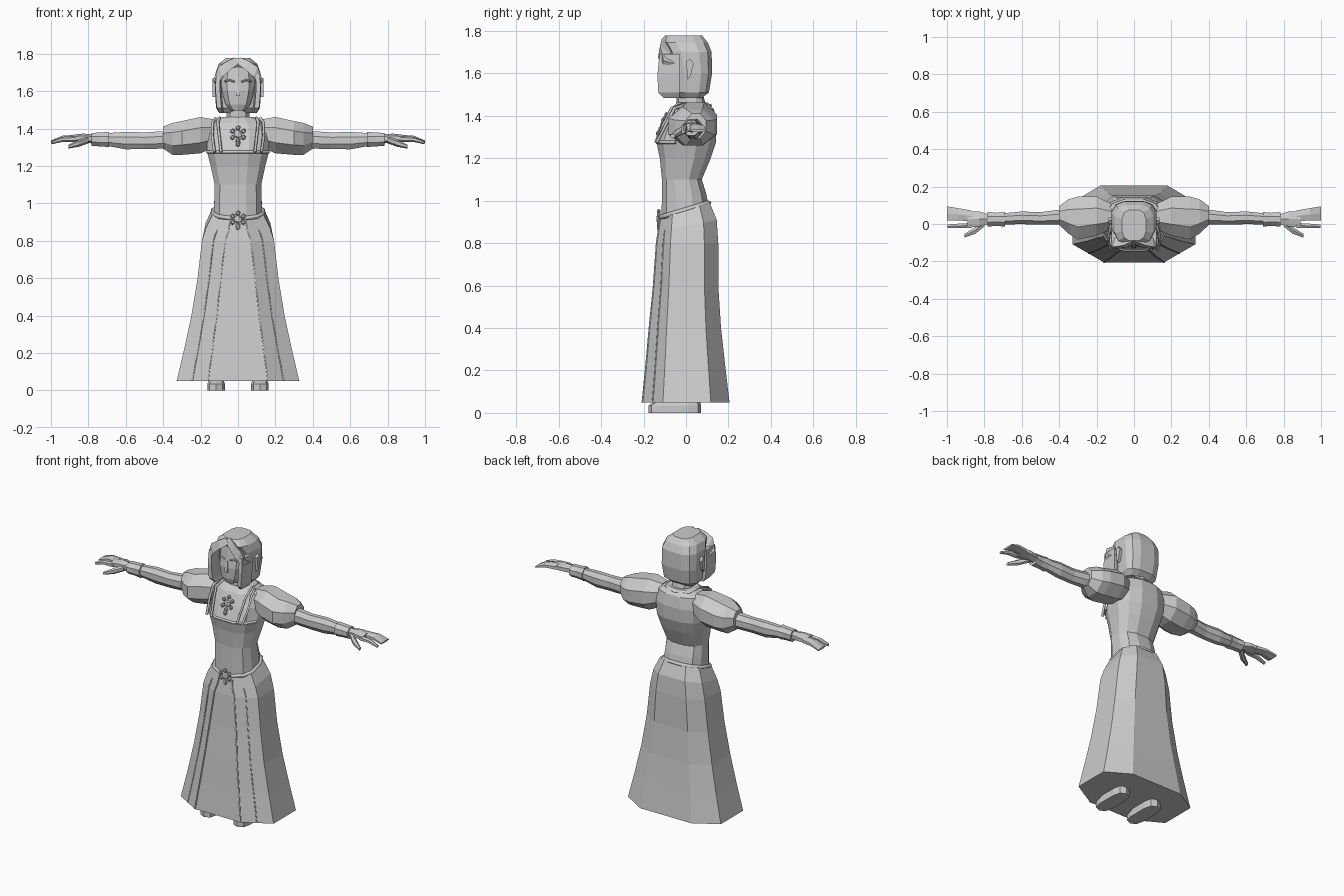
import bpy, bmesh, math
from mathutils import Vector

grey = bpy.data.materials.new("plain grey")
grey.diffuse_color = (0.6, 0.6, 0.6, 1)


def finish(ob, mirror=False):
    ob.data.materials.append(grey)
    if mirror:
        ob.modifiers.new("mirror", 'MIRROR').use_mirror_merge = False
    return ob


def loft(name, rings, mirror=False):
    """Skin a list of equal-length point rings and close both ends."""
    bm = bmesh.new()
    vs = [[bm.verts.new(p) for p in r] for r in rings]
    n = len(rings[0])
    for a, b in zip(vs, vs[1:]):
        for i in range(n):
            j = (i + 1) % n
            bm.faces.new((a[i], a[j], b[j], b[i]))
    bm.faces.new(vs[0])
    bm.faces.new(vs[-1])
    bmesh.ops.recalc_face_normals(bm, faces=bm.faces)
    me = bpy.data.meshes.new(name)
    bm.to_mesh(me)
    bm.free()
    ob = bpy.data.objects.new(name, me)
    bpy.context.collection.objects.link(ob)
    return finish(ob, mirror)


def power(v, p):
    return math.copysign(abs(v) ** p, v)


def flat_ring(z, w, f, b, tilt=0.0, n=12, p=0.8, cx=0.0):
    """Rounded ring lying flat: half width w, from y=f to y=b, rising to the back by tilt."""
    pts = []
    for i in range(n):
        a = 2 * math.pi * (i + 0.5) / n
        y = (f + b) / 2 + (b - f) / 2 * power(math.sin(a), p) / math.sin(math.pi / 2 * (1 - 1 / n if n % 4 else 1))
        pts.append((cx + w * power(math.cos(a), p), y, z + tilt * y))
    return pts


def side_ring(x, cy, cz, ry, rz, n=8):
    """Ring standing across the arm direction."""
    return [(x, cy + 1.05 * ry * math.cos(2 * math.pi * (i + 0.5) / n),
             cz + 1.05 * rz * math.sin(2 * math.pi * (i + 0.5) / n)) for i in range(n)]


def trim(name, pts, r, mirror=False, closed=False):
    """Thin four-sided cord along points."""
    cu = bpy.data.curves.new(name, 'CURVE')
    cu.dimensions = '3D'
    cu.bevel_depth, cu.bevel_resolution, cu.use_fill_caps = r, 0, True
    sp = cu.splines.new('POLY')
    sp.points.add(len(pts) - 1)
    for q, p in zip(sp.points, pts):
        q.co = (*p, 1)
    sp.use_cyclic_u = closed
    ob = bpy.data.objects.new(name, cu)
    bpy.context.collection.objects.link(ob)
    bpy.ops.object.select_all(action='DESELECT')
    ob.select_set(True)
    bpy.context.view_layer.objects.active = ob
    bpy.ops.object.convert(target='MESH')
    return finish(bpy.context.object, mirror)


def ball(name, loc, scale, mirror=False):
    me = bpy.data.meshes.new(name)
    bm = bmesh.new()
    bmesh.ops.create_icosphere(bm, subdivisions=1, radius=1)
    for v in bm.verts:
        v.co = Vector([c * s + l for c, s, l in zip(v.co, scale, loc)])
    bm.to_mesh(me)
    bm.free()
    ob = bpy.data.objects.new(name, me)
    bpy.context.collection.objects.link(ob)
    return finish(ob, mirror)


# skirt: eight-sided flare, waistline rising to the back
def skirt_ring(z, w, f, b, k, tilt):
    half = [(k * w, -f), (w, -0.53 * f), (w, 0.57 * b), (0.55 * w, b)]
    pts = half + [(-x, y) for x, y in reversed(half)]
    return [(x, y, z + tilt * y) for x, y in pts]


skirt = [skirt_ring(*r) for r in [
    (0.05, 0.328, 0.205, 0.205, 0.49, 0), (0.22, 0.288, 0.188, 0.185, 0.48, 0),
    (0.4, 0.249, 0.172, 0.165, 0.46, 0), (0.6, 0.216, 0.152, 0.152, 0.43, 0),
    (0.8, 0.193, 0.138, 0.152, 0.36, 0), (0.88, 0.172, 0.13, 0.145, 0.3, 0.2),
    (0.957, 0.137, 0.12, 0.112, 0.3, 0.3)]]
loft("skirt", skirt)

# front pleats follow the skirt edges
trim("front_pleat", [r[0] for r in skirt], 0.005, True)
trim("side_pleat", [(Vector(r[0]) + Vector(r[1])) / 2 for r in skirt[:-1]], 0.004, True)

# shoes
loft("shoe", [flat_ring(0, 0.048, -0.175, 0.07, 0, 10, 0.6, 0.117),
              flat_ring(0.035, 0.048, -0.175, 0.07, 0, 10, 0.6, 0.117),
              flat_ring(0.07, 0.036, -0.12, 0.06, 0, 10, 0.6, 0.117)], True)

# bodice
loft("bodice", [flat_ring(*r) for r in [
    (0.95, 0.133, -0.118, 0.108, 0.3), (1.02, 0.13, -0.117, 0.098, 0.15),
    (1.1, 0.128, -0.116, 0.077), (1.2, 0.15, -0.127, 0.12),
    (1.275, 0.17, -0.143, 0.145), (1.36, 0.172, -0.108, 0.148),
    (1.43, 0.15, -0.075, 0.135), (1.462, 0.085, -0.045, 0.105)]])

# belt with buckle
trim("belt", flat_ring(0.957, 0.136, -0.121, 0.112, 0.3), 0.012, closed=True)

# square neckline and shoulder straps
neckline = [p for p in flat_ring(1.275, 0.17, -0.143, 0.145) if p[1] < 0.0]
trim("neckline", neckline, 0.008)
trim("inner_strap", [(0.09, -0.142, 1.275), (0.1, -0.105, 1.36), (0.108, -0.068, 1.435),
                     (0.1, 0.0, 1.458)], 0.008, True)
trim("outer_strap", [(0.125, -0.137, 1.275), (0.137, -0.094, 1.36), (0.135, -0.055, 1.435),
                     (0.12, 0.0, 1.455)], 0.008, True)
trim("back_collar", [(-0.1, 0.0, 1.458), (-0.085, 0.09, 1.452), (0, 0.118, 1.448),
                     (0.085, 0.09, 1.452), (0.1, 0.0, 1.458)], 0.006)


# brooch and buckle: a boss with small petals around it
def rosette(name, y, z, r, slope):
    ball(name, (0, y, z), (r * 0.55, 0.014, r * 0.55))
    for i in range(6):
        a = math.pi * i / 3 + math.pi / 6
        dz = r * 0.75 * math.sin(a)
        ball(name + "_petal", (r * 0.75 * math.cos(a), y + slope * dz, z + dz),
             (r * 0.32, 0.01, r * 0.32))


rosette("brooch", -0.107, 1.37, 0.045, 0.45)
ball("brooch_drop", (0, -0.13, 1.317), (0.014, 0.012, 0.016))
rosette("buckle", -0.128, 0.915, 0.044, 0)
ball("buckle_drop", (0, -0.128, 0.872), (0.013, 0.01, 0.016))

# puffed sleeves, forearms and cuffs
loft("puff_sleeve", [side_ring(*r) for r in [
    (0.12, 0.04, 1.375, 0.07, 0.075), (0.2, 0.042, 1.365, 0.108, 0.1),
    (0.3, 0.032, 1.35, 0.118, 0.093), (0.35, 0.04, 1.345, 0.095, 0.088),
    (0.402, 0.046, 1.352, 0.05, 0.06)]], True)
loft("forearm", [side_ring(*r) for r in [
    (0.39, 0.037, 1.34, 0.042, 0.048), (0.5, 0.03, 1.335, 0.034, 0.046),
    (0.6, 0.033, 1.336, 0.035, 0.048), (0.71, 0.027, 1.342, 0.03, 0.034)]], True)
loft("cuff", [side_ring(*r) for r in [
    (0.69, 0.025, 1.342, 0.04, 0.042), (0.735, 0.025, 1.342, 0.036, 0.038),
    (0.782, 0.025, 1.342, 0.04, 0.036)]], True)

# hands: palm, joined fingers, forefinger and thumb
loft("palm", [side_ring(*r, 6) for r in [
    (0.77, 0.025, 1.345, 0.026, 0.024), (0.83, 0.027, 1.35, 0.045, 0.022),
    (0.89, 0.025, 1.347, 0.047, 0.018)]], True)
loft("fingers", [side_ring(*r, 6) for r in [
    (0.87, 0.043, 1.348, 0.032, 0.018), (0.94, 0.052, 1.347, 0.036, 0.014),
    (1.0, 0.056, 1.33, 0.042, 0.006)]], True)
loft("forefinger", [side_ring(*r, 6) for r in [
    (0.87, -0.008, 1.345, 0.015, 0.016), (0.94, -0.01, 1.342, 0.013, 0.013),
    (0.997, -0.013, 1.325, 0.01, 0.008)]], True)
loft("thumb", [side_ring(*r, 6) for r in [
    (0.8, 0.005, 1.34, 0.02, 0.018), (0.85, -0.035, 1.322, 0.02, 0.018),
    (0.905, -0.062, 1.304, 0.011, 0.01)]], True)

# neck and face
loft("neck", [flat_ring(*r, n=10) for r in [
    (1.41, 0.09, -0.06, 0.1), (1.46, 0.065, -0.045, 0.09), (1.54, 0.058, -0.045, 0.07)]])
loft("face", [flat_ring(*r, n=10, p=0.85) for r in [
    (1.497, 0.04, -0.1, 0.0), (1.53, 0.07, -0.112, 0.04), (1.6, 0.09, -0.116, 0.05),
    (1.66, 0.092, -0.108, 0.05), (1.73, 0.085, -0.1, 0.05)]])
loft("nose", [flat_ring(1.575, 0.014, -0.13, -0.1, n=4), flat_ring(1.64, 0.008, -0.114, -0.1, n=4)])
trim("eyebrow", [(0.018, -0.11, 1.65), (0.045, -0.108, 1.66), (0.07, -0.095, 1.652)], 0.005, True)

# bobbed hair: cap, framing locks and parted fringe
loft("hair", [flat_ring(*r, p=0.65) for r in [
    (1.483, 0.09, -0.03, 0.075), (1.51, 0.112, -0.055, 0.11), (1.6, 0.122, -0.06, 0.125),
    (1.7, 0.122, -0.085, 0.123), (1.745, 0.106, -0.11, 0.105), (1.778, 0.065, -0.09, 0.078)]])
loft("side_lock", [[(x0, -0.03, z), (x1, -0.03, z), (x1 - 0.004, y, z), (x0 + 0.008, y, z)]
                   for z, x0, x1, y in [(1.483, 0.075, 0.1, -0.105), (1.51, 0.08, 0.117, -0.132),
                                        (1.6, 0.088, 0.124, -0.134), (1.69, 0.088, 0.122, -0.125)]], True)
loft("fringe", [[(x, y, z), (x + 0.015, y + 0.06, z + 0.015), (x + 0.02, y + 0.01, z + h)]
                for x, y, z, h in [(-0.005, -0.105, 1.745, 0.035), (0.04, -0.125, 1.715, 0.045),
                                   (0.085, -0.132, 1.675, 0.055), (0.112, -0.115, 1.63, 0.03)]], True)

# ears
loft("ear", [[(x, 0.0, 1.655), (x, 0.02, 1.67), (x, 0.036, 1.645), (x, 0.022, 1.59),
              (x, 0.008, 1.57)] for x in (0.1, 0.136)], True)
